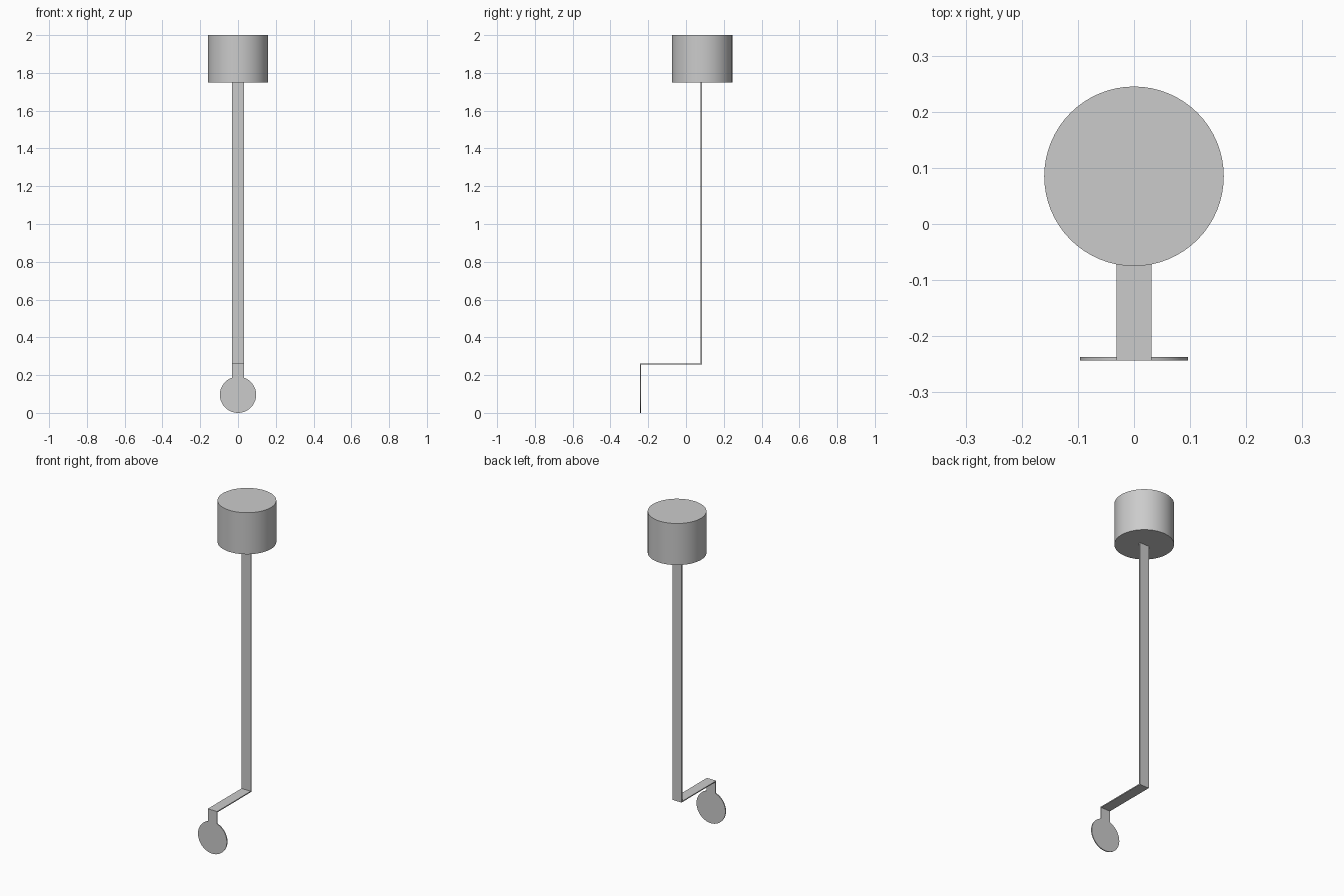
import bpy, math

cube = bpy.data.objects.get("Cube")
if cube:
    bpy.data.objects.remove(cube, do_unlink=True)

grey = bpy.data.materials.new("plain_grey")
grey.use_nodes = True
grey.diffuse_color = (0.6, 0.6, 0.6, 1)
grey.node_tree.nodes["Principled BSDF"].inputs["Base Color"].default_value = (0.6, 0.6, 0.6, 1)

HALF = 0.031      # half width of the flat strip
FRONT = -0.243    # front face of the paddle
BACK = 0.086      # back face of the rod
THIN = 0.006
BEND = 0.262      # top of the horizontal arm


def prism(name, outline, offset):
    """Extrude a closed outline of 3D points along an offset."""
    n = len(outline)
    far = [tuple(a + b for a, b in zip(p, offset)) for p in outline]
    faces = [tuple(range(n)), tuple(reversed(range(n, 2 * n)))]
    faces += [((i + 1) % n, i, n + i, n + (i + 1) % n) for i in range(n)]
    mesh = bpy.data.meshes.new(name)
    mesh.from_pydata(outline + far, [], faces)
    mesh.materials.append(grey)
    obj = bpy.data.objects.new(name, mesh)
    bpy.context.collection.objects.link(obj)
    return obj


# Drum on top
bpy.ops.mesh.primitive_cylinder_add(vertices=64, radius=0.16, depth=0.25,
                                    location=(0, 0.085, 1.875))
drum = bpy.context.object
drum.name = "drum"
drum.data.materials.append(grey)
bpy.ops.object.shade_smooth_by_angle(angle=math.radians(30))

# Vertical rod and horizontal arm, one bent strip
low = BEND - THIN
rod = BACK - 0.009
strip = [(FRONT, low), (BACK, low), (BACK, 1.75), (rod, 1.75),
         (rod, BEND), (FRONT, BEND)]
prism("bent_rod", [(-HALF, y, z) for y, z in strip], (2 * HALF, 0, 0))

# Round paddle with its neck, hanging from the arm
radius = 0.096
start = math.asin(HALF / radius)
steps = 48
outline = [(HALF, FRONT, low), (-HALF, FRONT, low)]
for i in range(steps + 1):
    a = start + (2 * math.pi - 2 * start) * i / steps
    outline.append((-radius * math.sin(a), FRONT, radius + radius * math.cos(a)))
paddle = prism("paddle", outline[::-1], (0, THIN, 0))
bpy.context.view_layer.objects.active = paddle
bpy.ops.object.select_all(action="DESELECT")
paddle.select_set(True)
bpy.ops.object.shade_smooth_by_angle(angle=math.radians(30))
